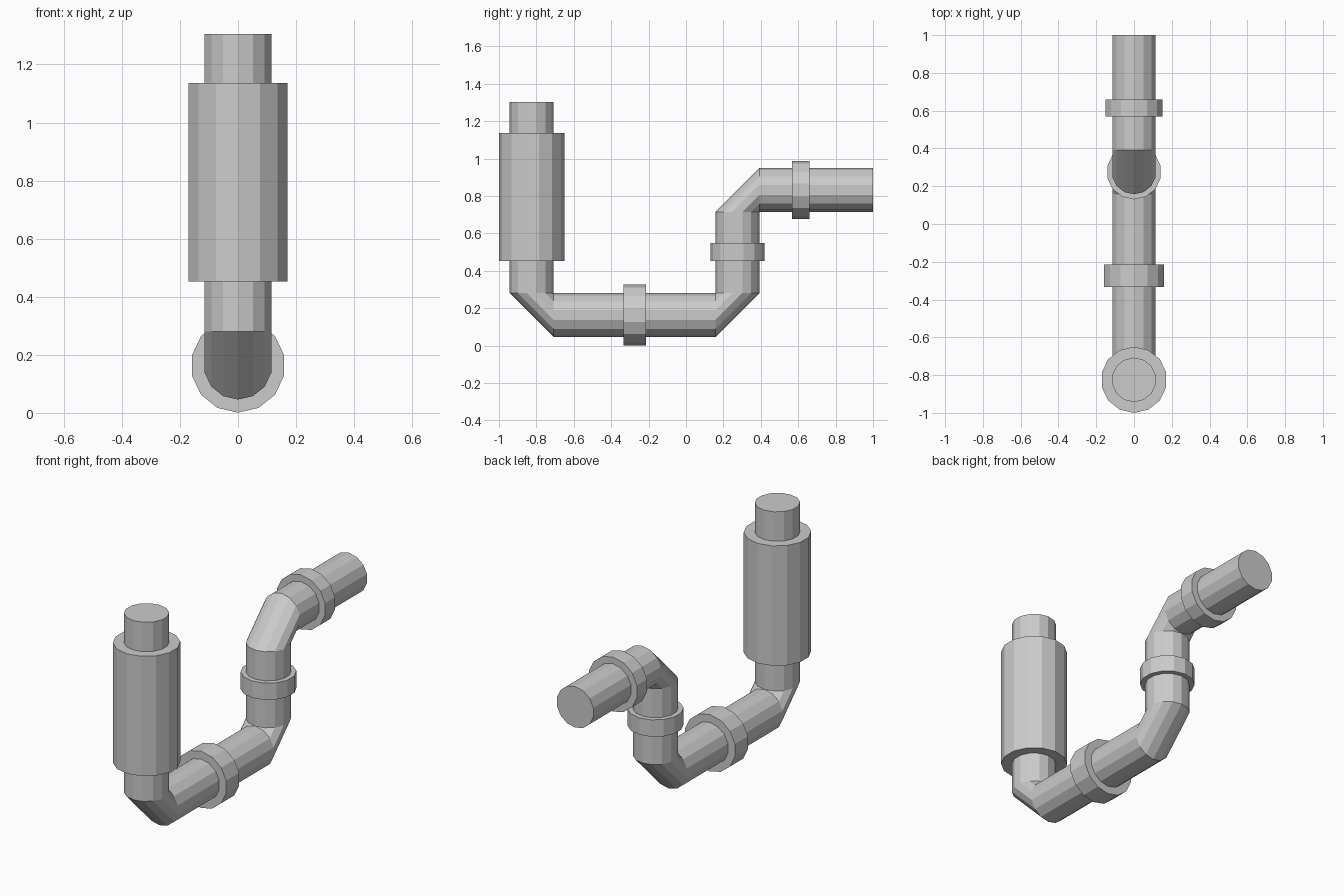
import bpy, bmesh, math
from mathutils import Vector

if "Cube" in bpy.data.objects:
    bpy.data.objects.remove(bpy.data.objects["Cube"])

SIDES = 14
R = 0.1175                      # pipe radius
Y1, Y2 = -0.825, 0.275          # centres of the two vertical runs
Z1, Z2 = 0.1635, 0.8325         # centres of the two horizontal runs
DOWN, BACK, UP = (0, -1), (1, 0), (0, 1)


def tube(name, radius, stations):
    """Loft rings through (y, z, direction) stations in the x = 0 plane, capped."""
    bm = bmesh.new()
    rings = []
    for y, z, (ty, tz) in stations:
        side = Vector((0, -tz, ty))
        ring = []
        for i in range(SIDES):
            a = 2 * math.pi * i / SIDES
            p = Vector((0, y, z)) + radius * (math.sin(a) * Vector((1, 0, 0)) + math.cos(a) * side)
            ring.append(bm.verts.new(p))
        rings.append(ring)
    for a, b in zip(rings, rings[1:]):
        for i in range(SIDES):
            j = (i + 1) % SIDES
            bm.faces.new((a[i], a[j], b[j], b[i]))
    bm.faces.new(rings[0])
    bm.faces.new(rings[-1])
    # elbows pinch to a single point on the inside corner
    bmesh.ops.remove_doubles(bm, verts=bm.verts, dist=1e-4)
    bmesh.ops.recalc_face_normals(bm, faces=bm.faces)
    mesh = bpy.data.meshes.new(name)
    bm.to_mesh(mesh)
    bm.free()
    obj = bpy.data.objects.new(name, mesh)
    bpy.context.collection.objects.link(obj)
    return obj


# bent pipe with three mitred elbows
tube("pipe", R, [
    (Y1, 1.304, DOWN), (Y1, Z1 + R, DOWN),
    (Y1 + R, Z1, BACK), (Y2 - R, Z1, BACK),
    (Y2, Z1 + R, UP), (Y2, Z2 - R, UP),
    (Y2 + R, Z2, BACK), (1.0, Z2, BACK),
])

# thick sleeve on the front riser
tube("sleeve", 0.175, [(Y1, 0.452, UP), (Y1, 1.136, UP)])

# joint collars
tube("lower_collar", 0.1625, [(-0.333, Z1, BACK), (-0.215, Z1, BACK)])
tube("riser_collar", 0.145, [(Y2, 0.453, UP), (Y2, 0.549, UP)])
tube("upper_collar", 0.156, [(0.568, Z2, BACK), (0.66, Z2, BACK)])
